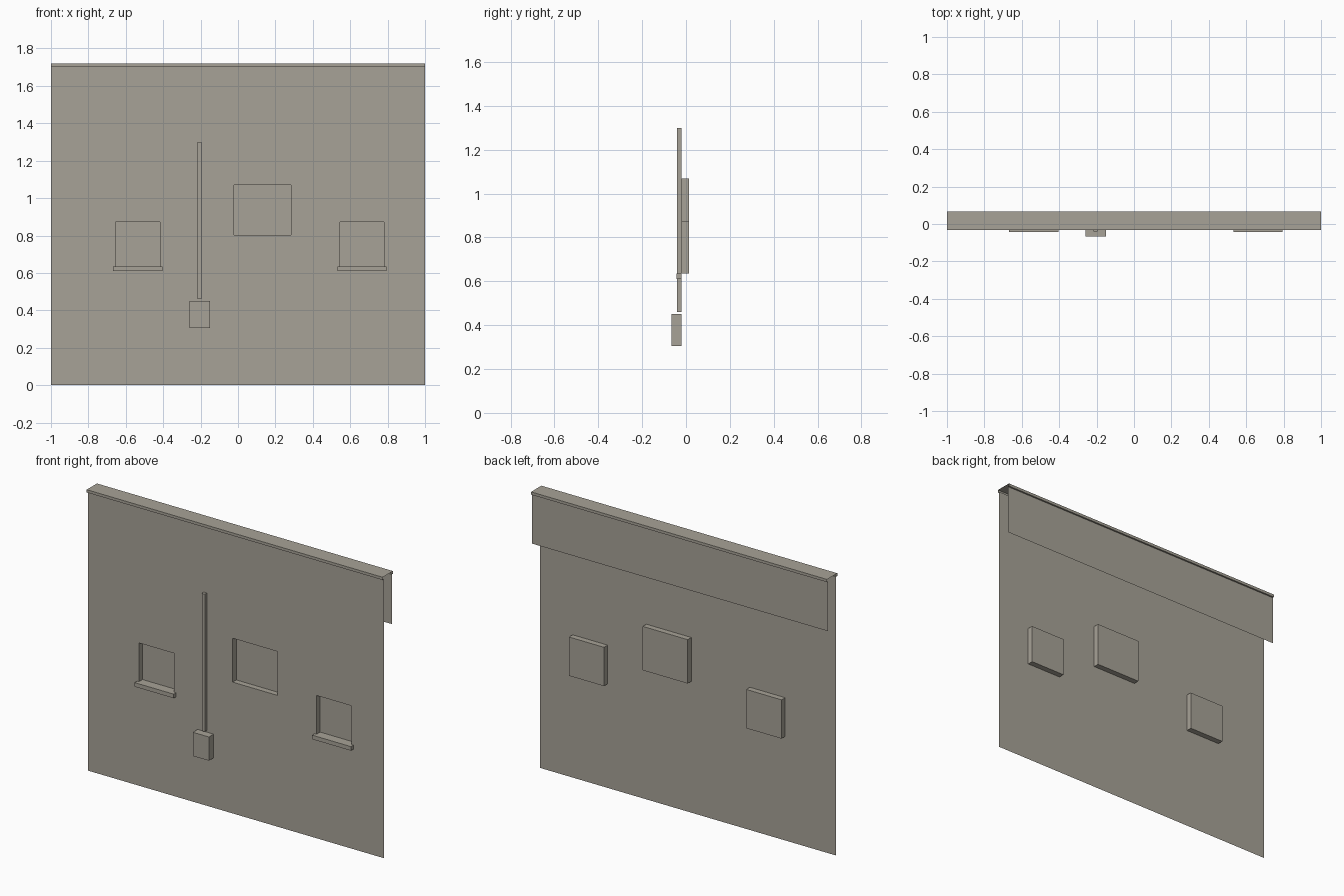
import bpy
import bmesh

if "Cube" in bpy.data.objects:
    bpy.data.objects.remove(bpy.data.objects["Cube"], do_unlink=True)

# Single stone-grey colour
stone = bpy.data.materials.new("warm grey plaster")
stone.use_nodes = True
colour = (0.39, 0.365, 0.31, 1)
stone.diffuse_color = colour
stone.node_tree.nodes["Principled BSDF"].inputs["Base Color"].default_value = colour

WALL_Y, RECESS_Y, REAR_Y = -0.021, 0.014, 0.057
WALL_TOP, TOP = 1.703, 1.72


def finish(name, bm):
    mesh = bpy.data.meshes.new(name)
    bm.to_mesh(mesh)
    bm.free()
    mesh.materials.append(stone)
    obj = bpy.data.objects.new(name, mesh)
    bpy.context.collection.objects.link(obj)
    return obj


def box(name, x0, x1, y0, y1, z0, z1):
    bm = bmesh.new()
    bmesh.ops.create_cube(bm, size=1)
    for v in bm.verts:
        v.co = (x1 if v.co.x > 0 else x0,
                y1 if v.co.y > 0 else y0,
                z1 if v.co.z > 0 else z0)
    return finish(name, bm)


def strip(name, profile):
    """Open sheet: a (y, z) profile swept along the full width."""
    bm = bmesh.new()
    rows = [[bm.verts.new((x, y, z)) for x in (-1, 1)] for y, z in profile]
    for a, b in zip(rows, rows[1:]):
        bm.faces.new((a[0], a[1], b[1], b[0]))
    return finish(name, bm)


# Front wall sheet, gridded along the window edges
windows = {
    "right": (-0.655, -0.417, 0.635, 0.872),
    "middle": (-0.021, 0.283, 0.802, 1.07),
    "left": (0.545, 0.781, 0.635, 0.872),
}
xs = sorted({-1, 1} | {x for w in windows.values() for x in w[:2]})
zs = sorted({0, WALL_TOP} | {z for w in windows.values() for z in w[2:]})
bm = bmesh.new()
grid = [[bm.verts.new((x, WALL_Y, z)) for x in xs] for z in zs]
for low, high in zip(grid, grid[1:]):
    for i in range(len(xs) - 1):
        bm.faces.new((low[i], low[i + 1], high[i + 1], high[i]))

# Push each window opening back into a blind recess
for x0, x1, z0, z1 in windows.values():
    region = []
    for f in bm.faces:
        c = f.calc_center_median()
        if x0 < c.x < x1 and z0 < c.z < z1 and abs(c.y - WALL_Y) < 0.001:
            region.append(f)
    out = bmesh.ops.extrude_face_region(bm, geom=region)["geom"]
    for v in out:
        if isinstance(v, bmesh.types.BMVert):
            v.co.y = RECESS_Y
    old = [f for f in region if f.is_valid
           and abs(f.calc_center_median().y - WALL_Y) < 0.001]
    if old:
        bmesh.ops.delete(bm, geom=old, context='FACES')
bmesh.ops.recalc_face_normals(bm, faces=bm.faces[:])
bm.faces.ensure_lookup_table()
if bm.faces[0].normal.y > 0:
    bmesh.ops.reverse_faces(bm, faces=bm.faces[:])
finish("front_wall", bm)

# Coping with small lips, open at both ends, and the short rear apron
strip("coping", [(WALL_Y, WALL_TOP), (-0.032, WALL_TOP), (-0.032, TOP),
                 (0.067, TOP), (0.067, WALL_TOP), (REAR_Y, WALL_TOP)])
strip("rear_apron", [(REAR_Y, WALL_TOP), (REAR_Y, 1.4)])

# Sills under the two outer windows
for side in ("right", "left"):
    x0, x1, z0, z1 = windows[side]
    box(side + "_window_sill", x0 - 0.013, x1 + 0.013, -0.044, WALL_Y, z0 - 0.025, z0)

# Meter box with its conduit
box("meter_box", -0.258, -0.15, -0.067, WALL_Y, 0.305, 0.45)
box("conduit", -0.216, -0.195, -0.041, WALL_Y, 0.46, 1.3)
